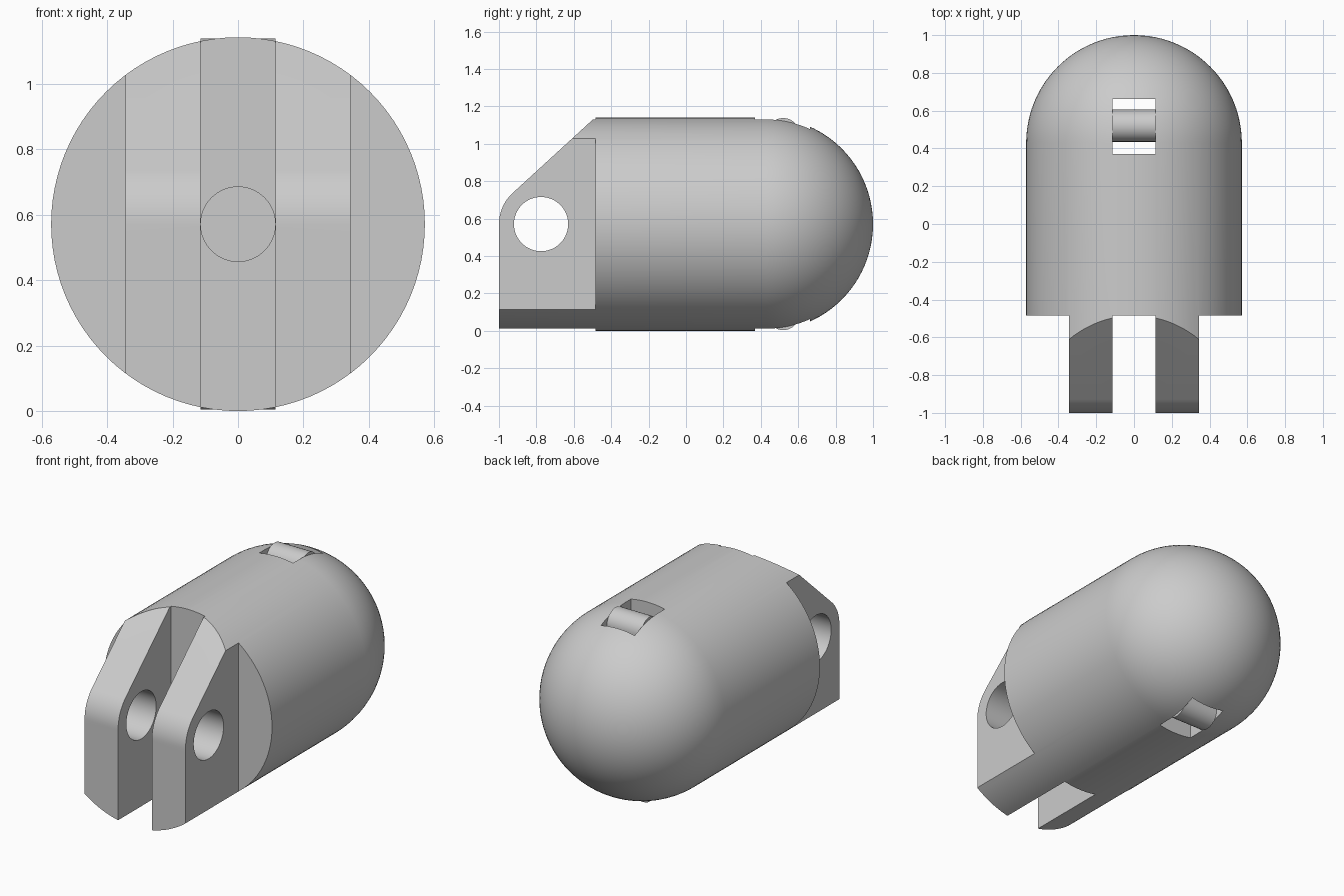
import bpy
import bmesh
from math import sin, cos, pi, radians
from mathutils import Vector, Matrix

R = 0.571            # body radius
ZC = R               # height of the main axis
DOME_Y = 1 - R       # where the dome begins
SHOULDER = -0.485    # front end of the full body
HALF_SLOT = 0.115
FORK_X = 0.343
PIN_Y = -0.775
NOSE_R = 0.225

if "Cube" in bpy.data.objects:
    bpy.data.objects.remove(bpy.data.objects["Cube"])

grey = bpy.data.materials.new("light_grey")
grey.use_nodes = True
colour = (0.6, 0.6, 0.6, 1)
grey.diffuse_color = colour
grey.node_tree.nodes["Principled BSDF"].inputs["Base Color"].default_value = colour


def finish(name, bm):
    bmesh.ops.recalc_face_normals(bm, faces=bm.faces)
    mesh = bpy.data.meshes.new(name)
    bm.to_mesh(mesh)
    bm.free()
    mesh.materials.append(grey)
    obj = bpy.data.objects.new(name, mesh)
    bpy.context.collection.objects.link(obj)
    return obj


def plate(name, outline, x0, x1):
    """Extrude a (y, z) outline along x."""
    bm = bmesh.new()
    face = bm.faces.new([bm.verts.new((x0, y, z)) for y, z in outline])
    out = bmesh.ops.extrude_face_region(bm, geom=[face])
    moved = [v for v in out["geom"] if isinstance(v, bmesh.types.BMVert)]
    bmesh.ops.translate(bm, verts=moved, vec=(x1 - x0, 0, 0))
    return finish(name, bm)


def rect(y0, y1, z0, z1):
    return [(y0, z0), (y1, z0), (y1, z1), (y0, z1)]


def arc(cy, cz, r, a0, a1, n):
    steps = [radians(a0 + (a1 - a0) * i / n) for i in range(n + 1)]
    return [(cy + r * cos(a), cz + r * sin(a)) for a in steps]


def rod(name, centre, radius, length, axis):
    bm = bmesh.new()
    turn = Matrix.Rotation(pi / 2, 4, "Y" if axis == "X" else "X")
    bmesh.ops.create_cone(bm, cap_ends=True, segments=64, radius1=radius, radius2=radius,
                          depth=length, matrix=Matrix.Translation(centre) @ turn)
    return finish(name, bm)


def cut(target, cutter):
    cutter.hide_render = True
    mod = target.modifiers.new("cut", "BOOLEAN")
    mod.operation = "DIFFERENCE"
    mod.solver = "EXACT"
    mod.object = cutter
    bpy.context.view_layer.objects.active = target
    bpy.ops.object.modifier_apply(modifier=mod.name)
    bpy.data.objects.remove(cutter)


def smooth(obj):
    bpy.ops.object.select_all(action="DESELECT")
    obj.select_set(True)
    bpy.context.view_layer.objects.active = obj
    bpy.ops.object.shade_smooth_by_angle(angle=radians(25))


# Body: round bar with a domed back end, turned about the y axis
bm = bmesh.new()
profile = [(0, -1), (R, -1)]
profile += [(r, y) for y, r in arc(DOME_Y, 0, R, 90, 0, 24)]
verts = [bm.verts.new((r, y, ZC)) for r, y in profile]
edges = [bm.edges.new(pair) for pair in zip(verts, verts[1:])]
bmesh.ops.spin(bm, geom=verts + edges, cent=(0, 0, ZC), axis=(0, 1, 0),
               angle=2 * pi, steps=96)
bmesh.ops.remove_doubles(bm, verts=bm.verts, dist=0.0001)
body = finish("body", bm)

# Fork: trim both sides and open the gap between the prongs
for x0, x1 in ((-1, -FORK_X), (-HALF_SLOT, HALF_SLOT), (FORK_X, 1)):
    cut(body, plate("fork_cutter", rect(-1.2, SHOULDER, -0.2, 1.4), x0, x1))

# Rounded nose and sloping top of the prongs
nose = arc(PIN_Y, ZC, NOSE_R, 180, 132.4, 12)
nose += [(SHOULDER, 2 * R), (SHOULDER, 1.4), (-1.2, 1.4), (-1.2, ZC)]
cut(body, plate("nose_cutter", nose, -1, 1))

# Hinge hole, vertical slot and lengthwise bore
cut(body, rod("hinge_cutter", Vector((0, PIN_Y, ZC)), 0.145, 2, "X"))
cut(body, plate("slot_cutter", rect(0.37, 0.662, -0.2, 1.4), -HALF_SLOT, HALF_SLOT))
cut(body, rod("bore_cutter", Vector((0, -0.05, ZC)), HALF_SLOT - 0.001, 0.95, "Y"))
smooth(body)

# Post with rounded ends standing in the slot
r = 0.085
outline = arc(0.52, 1.138 - r, r, 0, 180, 24)
outline += arc(0.52, 2 * R - 1.138 + r, r, 180, 360, 24)
post = plate("slot_post", outline, -HALF_SLOT, HALF_SLOT)
smooth(post)
